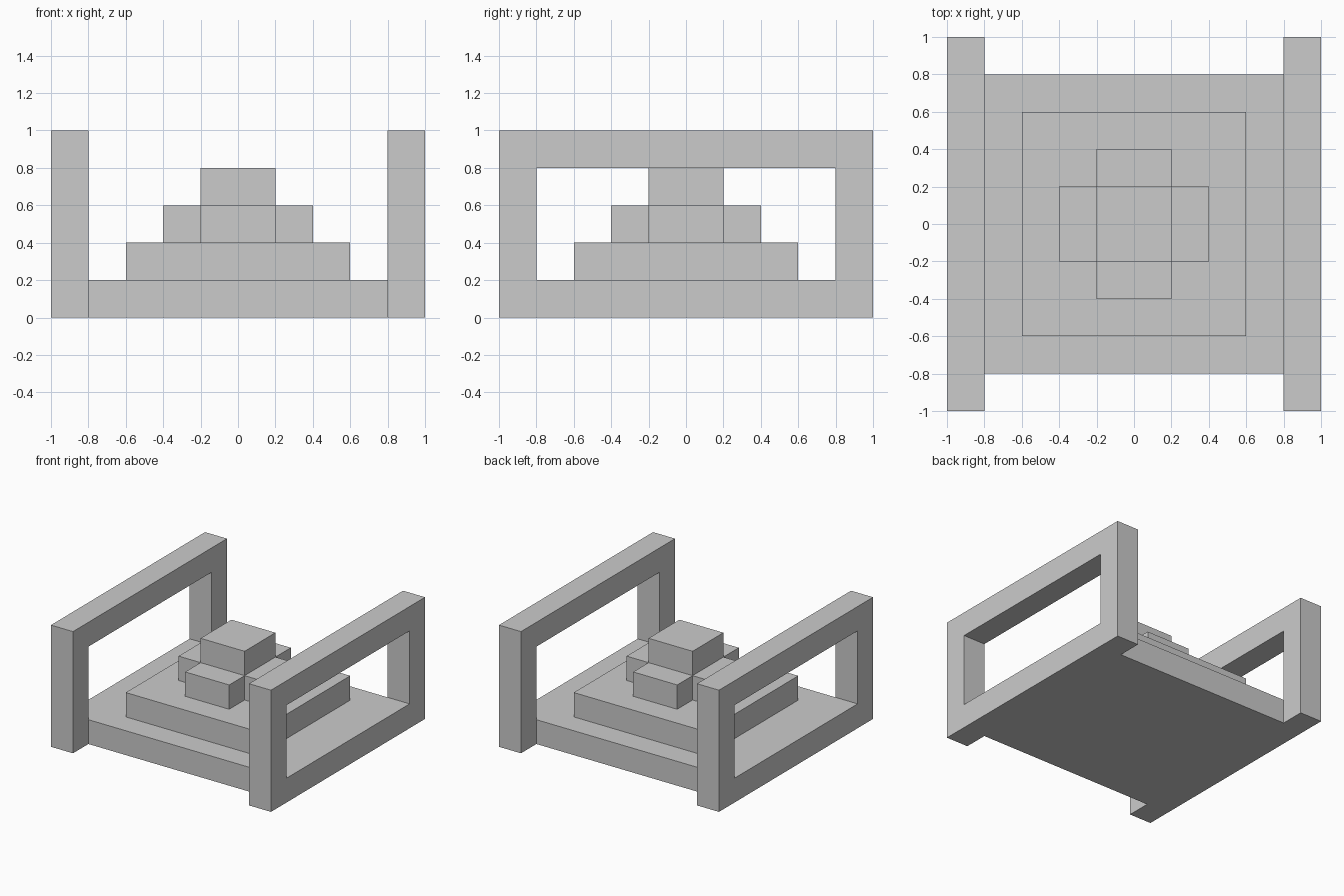
import bpy
import bmesh

if "Cube" in bpy.data.objects:
    bpy.data.objects.remove(bpy.data.objects["Cube"])


def finish(name, bm):
    bmesh.ops.recalc_face_normals(bm, faces=bm.faces)
    mesh = bpy.data.meshes.new(name)
    bm.to_mesh(mesh)
    bm.free()
    obj = bpy.data.objects.new(name, mesh)
    bpy.context.collection.objects.link(obj)
    return obj


def prism(name, outline, z0, z1):
    """Extrude a flat outline upwards from z0 to z1."""
    bm = bmesh.new()
    face = bm.faces.new([bm.verts.new((x, y, z0)) for x, y in outline])
    top = bmesh.ops.extrude_face_region(bm, geom=[face], use_keep_orig=True)["geom"]
    verts = [v for v in top if isinstance(v, bmesh.types.BMVert)]
    bmesh.ops.translate(bm, vec=(0, 0, z1 - z0), verts=verts)
    return finish(name, bm)


def square(r):
    return [(-r, -r), (r, -r), (r, r), (-r, r)]


def window_frame(name, x0, x1, outer, inner):
    """Rectangular frame in the yz plane; rects are (half_width, z0, z1)."""
    bm = bmesh.new()
    loops = []
    for x, (w, z0, z1) in ((x0, outer), (x1, outer), (x1, inner), (x0, inner)):
        corners = [(-w, z0), (w, z0), (w, z1), (-w, z1)]
        loops.append([bm.verts.new((x, y, z)) for y, z in corners])
    for i in range(4):
        a, b = loops[i], loops[(i + 1) % 4]
        for j in range(4):
            k = (j + 1) % 4
            bm.faces.new((a[j], a[k], b[k], b[j]))
    return finish(name, bm)


# Stepped platform: base, lower step, cross-shaped step, top block
prism("base_plate", square(0.8), 0.0, 0.2)
prism("lower_step", square(0.6), 0.2, 0.4)
a, b = 0.2, 0.4
cross = [(-a, -b), (a, -b), (a, -a), (b, -a), (b, a), (a, a),
         (a, b), (-a, b), (-a, a), (-b, a), (-b, -a), (-a, -a)]
prism("cross_step", cross, 0.4, 0.6)
prism("top_block", square(0.2), 0.6, 0.8)

# Open side frames, mirrored left and right
frames = window_frame("side_frames", 0.8, 1.0, (1.0, 0.0, 1.0), (0.8, 0.2, 0.8))
mirror = frames.modifiers.new("mirror", "MIRROR")
mirror.use_axis[0] = True
